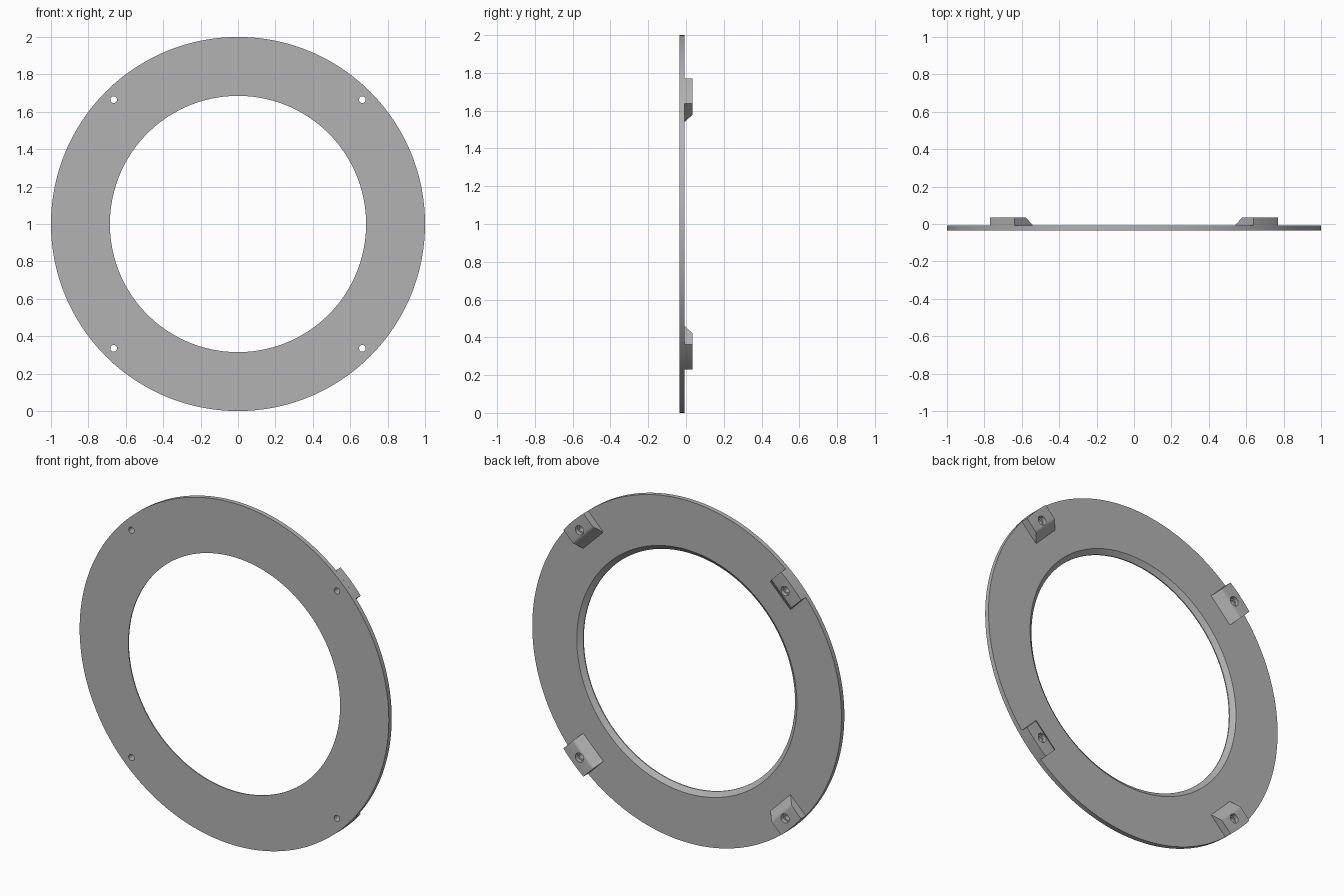
import bpy, bmesh, math
from math import cos, sin, pi, radians, sqrt

if "Cube" in bpy.data.objects:
    bpy.data.objects.remove(bpy.data.objects["Cube"], do_unlink=True)

# Dimensions
OUTER, INNER, CHAMFER = 1.0, 0.685, 0.712
FRONT, BACK, PAD_TOP = -0.035, -0.008, 0.035
HOLE_R = 0.94
HALF_W = 0.092
SEGS = 192
ANGLES = [radians(45 + 90 * i) for i in range(4)]

grey = bpy.data.materials.new("plain grey")
grey.use_nodes = True
colour = (0.45, 0.45, 0.45, 1)
grey.diffuse_color = colour
grey.node_tree.nodes["Principled BSDF"].inputs["Base Color"].default_value = colour


def polar(r, t, y, a):
    """Radius r, sideways offset t and depth y at angle a around the ring axis."""
    return (r * cos(a) - t * sin(a), y, 1 + r * sin(a) + t * cos(a))


def finish(name, bm):
    bmesh.ops.recalc_face_normals(bm, faces=bm.faces)
    mesh = bpy.data.meshes.new(name)
    bm.to_mesh(mesh)
    bm.free()
    mesh.materials.append(grey)
    ob = bpy.data.objects.new(name, mesh)
    bpy.context.scene.collection.objects.link(ob)
    return ob


def strips(bm, rows, closed):
    """Skin a list of closed profile rows with quads."""
    n = len(rows[0])
    for i in range(len(rows) - (0 if closed else 1)):
        a, b = rows[i], rows[(i + 1) % len(rows)]
        for j in range(n):
            k = (j + 1) % n
            bm.faces.new((a[j], a[k], b[k], b[j]))


def drill(ob, cutter):
    mod = ob.modifiers.new("hole", 'BOOLEAN')
    mod.operation = 'DIFFERENCE'
    mod.solver = 'EXACT'
    mod.object = cutter


def smooth(ob):
    bpy.ops.object.select_all(action='DESELECT')
    ob.select_set(True)
    bpy.context.view_layer.objects.active = ob
    for mod in list(ob.modifiers):
        bpy.ops.object.modifier_apply(modifier=mod.name)
    bpy.ops.object.shade_smooth_by_angle(angle=radians(25))


# Flat ring with a chamfer round the back of the opening
bm = bmesh.new()
profile = [(OUTER, FRONT), (OUTER, BACK), (CHAMFER, BACK), (INNER, -0.029), (INNER, FRONT)]
strips(bm, [[bm.verts.new(polar(r, 0, y, 2 * pi * i / SEGS)) for r, y in profile]
            for i in range(SEGS)], True)
ring = finish("ring_plate", bm)


def make_pad(a):
    """Mounting pad: sloped inner end, outer end flush with the ring rim."""
    bm = bmesh.new()
    slope = [(0.856, BACK), (0.896, 0.024), (0.902, 0.030), (0.909, 0.034), (0.917, PAD_TOP)]
    rows = []
    for i in range(9):
        t = HALF_W * (i / 4 - 1)
        rim = sqrt(OUTER ** 2 - t ** 2)
        rows.append([bm.verts.new(polar(r, t, y, a))
                     for r, y in slope + [(rim, PAD_TOP), (rim, BACK)]])
    strips(bm, rows, False)
    bm.faces.new(rows[0])
    bm.faces.new(rows[-1])
    return finish("mounting_pad", bm)


def make_cutter(a):
    """Stepped screw hole: narrow shaft with a wider recess at the back."""
    bm = bmesh.new()
    cx, _, cz = polar(HOLE_R, 0, 0, a)
    steps = [(0.018, -0.1), (0.018, 0.012), (0.027, 0.012), (0.027, 0.1)]
    rows = [[bm.verts.new((cx + r * cos(2 * pi * i / 24), y, cz + r * sin(2 * pi * i / 24)))
             for i in range(24)] for r, y in steps]
    strips(bm, rows, False)
    bm.faces.new(rows[0])
    bm.faces.new(rows[-1])
    ob = finish("hole_cutter", bm)
    ob.hide_render = True
    return ob


# Four pads, each drilled through together with the ring
pads, cutters = [], []
for a in ANGLES:
    pad, cutter = make_pad(a), make_cutter(a)
    drill(pad, cutter)
    drill(ring, cutter)
    pads.append(pad)
    cutters.append(cutter)
for ob in [ring] + pads:
    smooth(ob)
for cutter in cutters:
    bpy.data.objects.remove(cutter, do_unlink=True)
